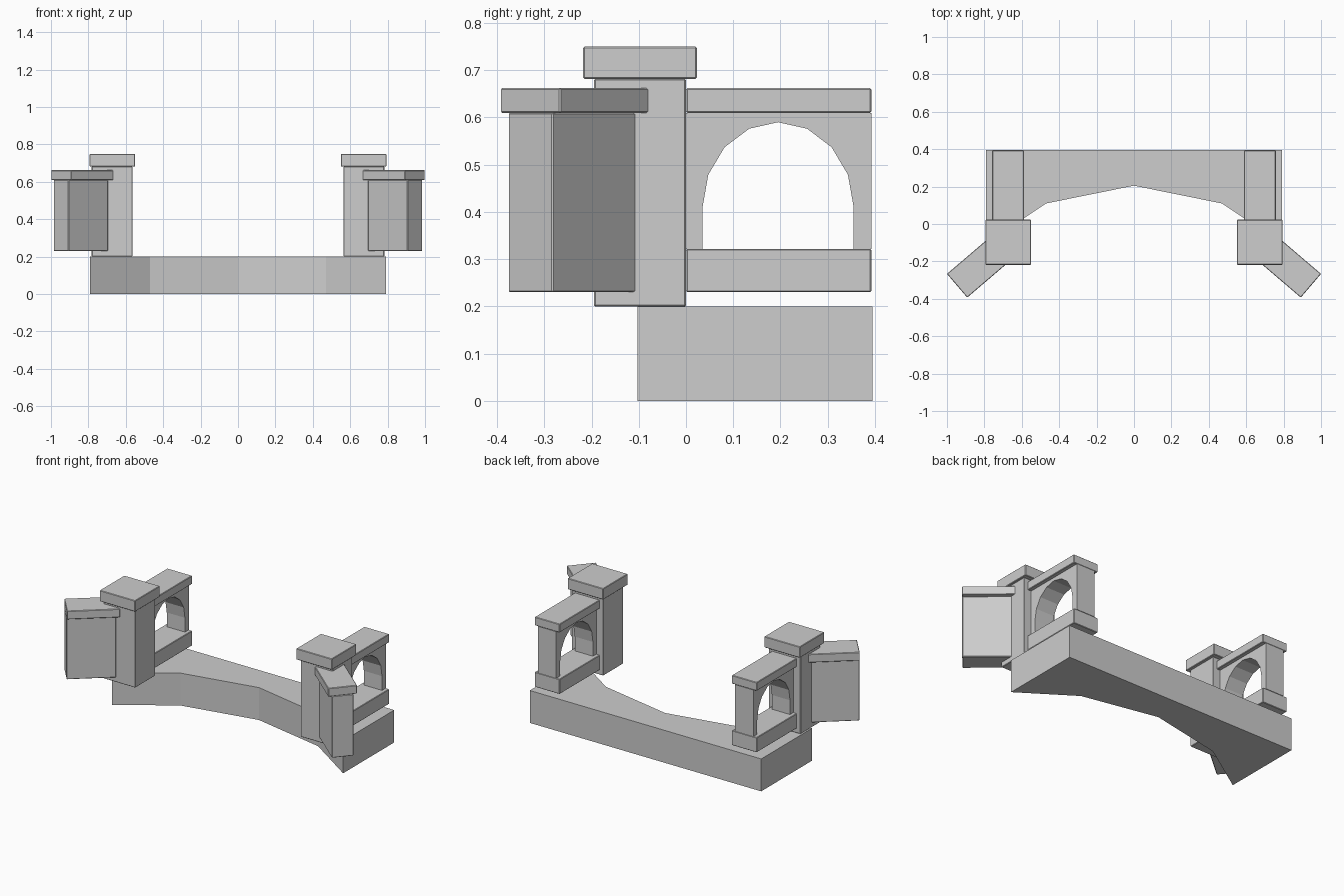
import bpy, bmesh, math
from mathutils import Vector

cube = bpy.data.objects.get("Cube")
if cube:
    bpy.data.objects.remove(cube)

stone = bpy.data.materials.new("grey_stone")
stone.use_nodes = True
GREY = (0.61, 0.61, 0.61, 1)
stone.diffuse_color = GREY
stone.node_tree.nodes["Principled BSDF"].inputs["Base Color"].default_value = GREY


def prism(name, outline, offset, bevel=0.0):
    """Extrude a closed 3D outline along an offset."""
    bm = bmesh.new()
    face = bm.faces.new([bm.verts.new(p) for p in outline])
    result = bmesh.ops.extrude_face_region(bm, geom=[face], use_keep_orig=True)
    moved = [v for v in result["geom"] if isinstance(v, bmesh.types.BMVert)]
    bmesh.ops.translate(bm, verts=moved, vec=offset)
    bmesh.ops.recalc_face_normals(bm, faces=bm.faces)
    mesh = bpy.data.meshes.new(name)
    bm.to_mesh(mesh)
    bm.free()
    mesh.materials.append(stone)
    obj = bpy.data.objects.new(name, mesh)
    bpy.context.collection.objects.link(obj)
    if bevel:
        mod = obj.modifiers.new("soft_edges", 'BEVEL')
        mod.width = bevel
        mod.segments = 1
    return obj


def box(name, x, y, z, bevel=0.003):
    outline = [(x[0], y[0], z[0]), (x[1], y[0], z[0]),
               (x[1], y[1], z[0]), (x[0], y[1], z[0])]
    return prism(name, outline, (0, 0, z[1] - z[0]), bevel)


def wing_box(name, side, width, length, z):
    """Box running diagonally from the outer end in towards the pillar."""
    end = Vector((side * 0.946, -0.33, z[0]))
    along = Vector((-side * math.cos(math.radians(40.5)), math.sin(math.radians(40.5)), 0))
    across = Vector((-along.y, along.x, 0)) * width / 2
    far = end + along * length
    return prism(name, [end - across, far - across, far + across, end + across],
                 (0, 0, z[1] - z[0]), 0.003)


# Base slab with a faceted front recess
half = [(0.47, 0.11), (0.79, -0.103), (0.79, 0.395)]
plan = [(0, 0.205)] + half + [(-x, y) for x, y in reversed(half)]
prism("base_slab", [(x, y, 0) for x, y in plan], (0, 0, 0.2))

# Arch opening outline in the railing
arch = []
for i in range(9):
    a = math.pi * i / 8
    arch.append((0.195 - 0.16 * math.cos(a), 0.41 + 0.18 * math.sin(a)))
panel = ([(0, 0.322), (0.035, 0.322)] + arch +
         [(0.355, 0.322), (0.393, 0.322), (0.393, 0.61), (0, 0.61)])

for side, label in ((1, "left"), (-1, "right")):
    def span(a, b):
        return sorted((side * a, side * b))

    # Corner pillar and its cap
    box(label + "_pillar", span(0.565, 0.782), (-0.195, 0), (0.2, 0.682))
    box(label + "_pillar_cap", span(0.55, 0.793), (-0.218, 0.023), (0.682, 0.75))

    # Arched railing
    rail = span(0.588, 0.758)
    box(label + "_lower_rail", rail, (0, 0.393), (0.23, 0.322))
    box(label + "_upper_rail", rail, (0, 0.393), (0.61, 0.662))
    x0, x1 = span(0.611, 0.735)
    prism(label + "_arch_panel", [(x0, y, z) for y, z in panel], (x1 - x0, 0, 0))

    # Splayed wing wall and coping
    wing_box(label + "_wing_wall", side, 0.124, 0.278, (0.23, 0.61))
    wing_box(label + "_wing_coping", side, 0.167, 0.297, (0.61, 0.662))
